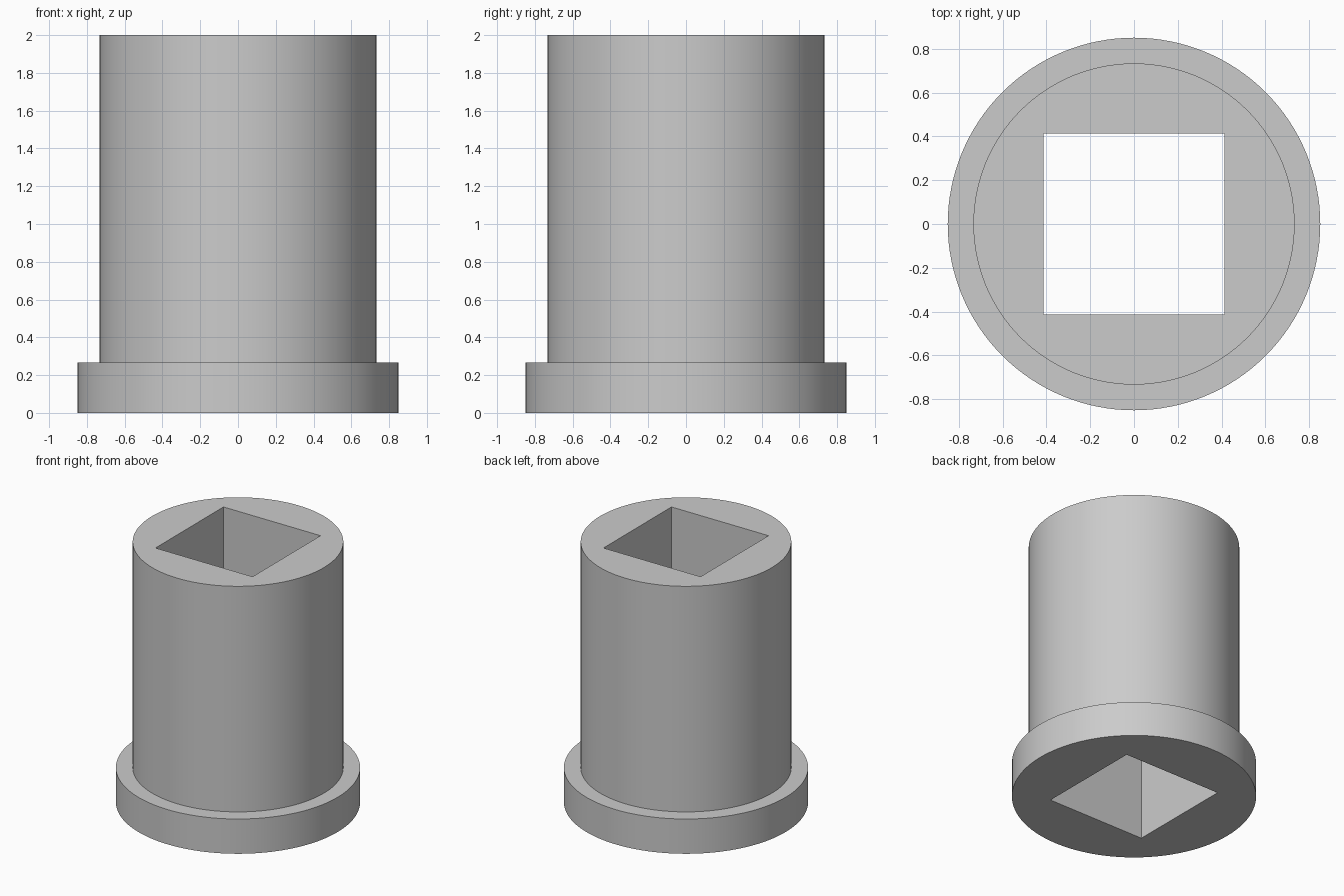
import bpy
import bmesh
import math
from mathutils import Matrix

cube = bpy.data.objects.get("Cube")
if cube:
    bpy.data.objects.remove(cube, do_unlink=True)

SEGMENTS = 128
HEIGHT = 2.0
FLANGE_HEIGHT = 0.267
BARREL_RADIUS = 0.733
FLANGE_RADIUS = 0.85
BORE_WIDTH = 0.825

grey = bpy.data.materials.new("plain_grey")
grey.use_nodes = True
colour = (0.6, 0.6, 0.6, 1.0)
grey.diffuse_color = colour
grey.node_tree.nodes["Principled BSDF"].inputs["Base Color"].default_value = colour


def make_object(name, bm):
    bmesh.ops.recalc_face_normals(bm, faces=bm.faces)
    mesh = bpy.data.meshes.new(name)
    bm.to_mesh(mesh)
    bm.free()
    mesh.materials.append(grey)
    obj = bpy.data.objects.new(name, mesh)
    bpy.context.collection.objects.link(obj)
    return obj


# Flanged bushing: stacked rings of the stepped profile, capped at both ends
bm = bmesh.new()
profile = [(FLANGE_RADIUS, 0), (FLANGE_RADIUS, FLANGE_HEIGHT),
           (BARREL_RADIUS, FLANGE_HEIGHT), (BARREL_RADIUS, HEIGHT)]
angles = [math.tau * i / SEGMENTS for i in range(SEGMENTS)]
rings = [[bm.verts.new((r * math.cos(a), r * math.sin(a), z)) for a in angles]
         for r, z in profile]
for low, high in zip(rings, rings[1:]):
    for i in range(SEGMENTS):
        j = (i + 1) % SEGMENTS
        bm.faces.new((low[i], low[j], high[j], high[i]))
bm.faces.new(rings[0])
bm.faces.new(rings[-1])
bushing = make_object("flanged_bushing", bm)

# Square through bore
bm = bmesh.new()
bmesh.ops.create_cube(bm, size=1, matrix=Matrix.Translation((0, 0, HEIGHT / 2))
                      @ Matrix.Diagonal((BORE_WIDTH, BORE_WIDTH, HEIGHT * 2, 1)))
cutter = make_object("bore_cutter", bm)
cutter.hide_render = True

bore = bushing.modifiers.new("square_bore", 'BOOLEAN')
bore.operation = 'DIFFERENCE'
bore.solver = 'EXACT'
bore.object = cutter

bpy.ops.object.select_all(action='DESELECT')
bushing.select_set(True)
bpy.context.view_layer.objects.active = bushing
bpy.ops.object.modifier_apply(modifier=bore.name)
bpy.data.objects.remove(cutter, do_unlink=True)

# Smooth round walls, crisp rims and bore corners
bpy.ops.object.shade_smooth_by_angle(angle=math.radians(30))
